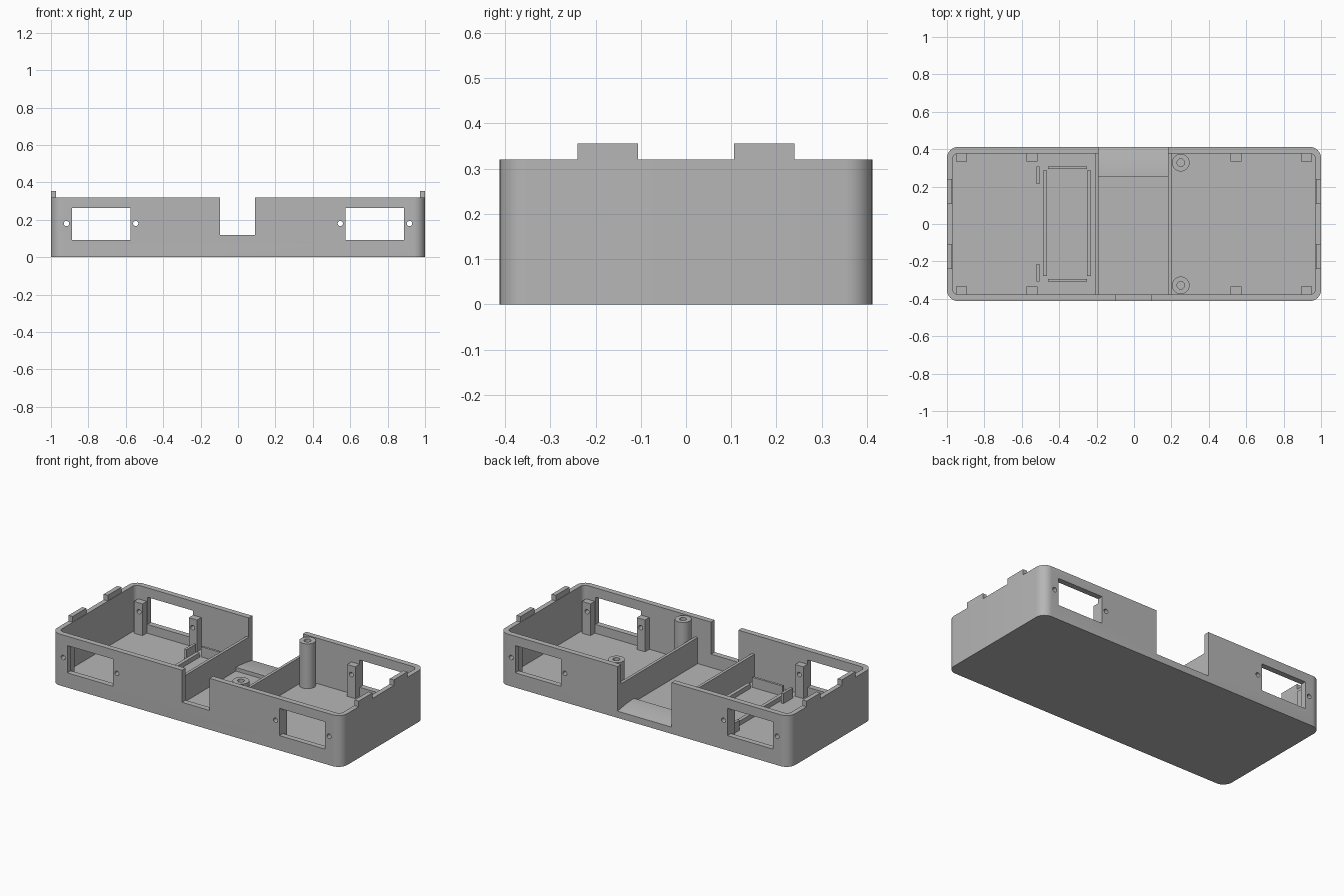
import bpy, bmesh, math
from mathutils import Matrix

if "Cube" in bpy.data.objects:
    bpy.data.objects.remove(bpy.data.objects["Cube"], do_unlink=True)

grey = bpy.data.materials.new("light grey plastic")
grey.use_nodes = True
colour = (0.47, 0.47, 0.47, 1)
grey.diffuse_color = colour
grey.node_tree.nodes["Principled BSDF"].inputs["Base Color"].default_value = colour


def finish(name, bm):
    bmesh.ops.recalc_face_normals(bm, faces=bm.faces)
    mesh = bpy.data.meshes.new(name)
    bm.to_mesh(mesh)
    bm.free()
    mesh.materials.append(grey)
    ob = bpy.data.objects.new(name, mesh)
    bpy.context.collection.objects.link(ob)
    return ob


def box(name, xs, ys, zs, radius=0):
    """Box from its extents, with optional rounded upright edges."""
    bm = bmesh.new()
    bmesh.ops.create_cube(bm, size=1)
    for v in bm.verts:
        v.co = [lo_hi[0] if c < 0 else lo_hi[1] for c, lo_hi in zip(v.co, (xs, ys, zs))]
    if radius:
        upright = [e for e in bm.edges if abs(e.verts[0].co.z - e.verts[1].co.z) > 0.01]
        bmesh.ops.bevel(bm, geom=upright, offset=radius, segments=8, profile=0.5, affect='EDGES')
    return finish(name, bm)


def cylinder(name, centre, radius, depth, along_y=False):
    bm = bmesh.new()
    turn = Matrix.Rotation(math.pi / 2, 4, 'X') if along_y else Matrix()
    bmesh.ops.create_cone(bm, cap_ends=True, segments=32, radius1=radius, radius2=radius,
                          depth=depth, matrix=Matrix.Translation(centre) @ turn)
    return finish(name, bm)


def cut(ob, cutter):
    mod = ob.modifiers.new("cut", 'BOOLEAN')
    mod.operation = 'DIFFERENCE'
    mod.solver = 'EXACT'
    mod.object = cutter
    bpy.context.view_layer.objects.active = ob
    bpy.ops.object.modifier_apply(modifier=mod.name)
    bpy.data.objects.remove(cutter, do_unlink=True)


def span(sign, a, b):
    return sorted((sign * a, sign * b))


def smooth(ob):
    bpy.ops.object.select_all(action='DESELECT')
    ob.select_set(True)
    bpy.context.view_layer.objects.active = ob
    bpy.ops.object.shade_smooth_by_angle(angle=math.radians(30))


HALF_Y, INNER_Y, FLOOR, RIM = 0.412, 0.377, 0.037, 0.32

# Open tray with rounded corners
tray = box("tray", (-1, 1), (-HALF_Y, HALF_Y), (0, RIM), 0.06)
cut(tray, box("cavity", (-0.97, 0.97), (-INNER_Y, INNER_Y), (FLOOR, 0.5), 0.03))

# Cable notch in the front wall and wide opening in the back wall
cut(tray, box("front_notch", (-0.097, 0.092), (-0.5, -0.3), (0.12, 0.5)))
cut(tray, box("back_notch", (-0.19, 0.183), (0.3, 0.5), (FLOOR, 0.5)))

# Windows and screw holes through front and back
for s in (-1, 1):
    cut(tray, box("window", span(s, 0.575, 0.888), (-0.5, 0.5), (0.092, 0.262)))
    for x in (0.547, 0.917):
        cut(tray, cylinder("screw_hole", (s * x, 0, 0.18), 0.014, 1, True))
smooth(tray)

# Screw posts beside each window
for s in (-1, 1):
    for t in (-1, 1):
        for x, near, far in ((0.547, 0.517, 0.574), (0.917, 0.893, 0.952)):
            post = box("screw_post", span(s, near, far), span(t, 0.335, INNER_Y), (FLOOR, 0.235))
            cut(post, cylinder("post_hole", (s * x, 0, 0.18), 0.014, 1, True))

# Lid tabs on the end walls
for s in (-1, 1):
    for t in (-1, 1):
        box("lid_tab", span(s, 0.972, 1), span(t, 0.106, 0.24), (RIM, 0.355))

# Dividers of the centre bay
box("right_divider", (-0.208, -0.19), (-INNER_Y, INNER_Y), (FLOOR, 0.2))
box("left_divider", (0.183, 0.201), (-INNER_Y, INNER_Y), (FLOOR, 0.2))

# Curved sill under the back opening
bm = bmesh.new()
profile = [(0.25, FLOOR), (HALF_Y, FLOOR)]
for i in range(9):
    a = i / 8
    profile.append((HALF_Y - a * (HALF_Y - 0.25), 0.042 + 0.018 * math.sin(a * math.pi / 2)))
face = bm.faces.new([bm.verts.new((-0.19, y, z)) for y, z in profile])
ends = bmesh.ops.extrude_face_region(bm, geom=[face])["geom"]
bmesh.ops.translate(bm, vec=(0.373, 0, 0), verts=[v for v in ends if isinstance(v, bmesh.types.BMVert)])
smooth(finish("back_sill", bm))

# Hollow pillars for the lid screws
for t in (-1, 1):
    y = t * 0.328
    pillar = cylinder("lid_pillar", (0.25, y, (FLOOR + 0.316) / 2), 0.047, 0.316 - FLOOR)
    cut(pillar, cylinder("pillar_hole", (0.25, y, 0.3), 0.02, 0.45))
    smooth(pillar)

# Ribs that hold a part in the right bay
for x in (-0.475, -0.24):
    box("long_rib", (x - 0.011, x + 0.011), (-0.278, 0.285), (FLOOR, 0.065))
for t in (-1, 1):
    box("end_rib", (-0.46, -0.25), span(t, 0.294, 0.308), (FLOOR, 0.1))
    box("corner_rib", (-0.521, -0.505), span(t, 0.215, 0.308), (FLOOR, 0.1))
